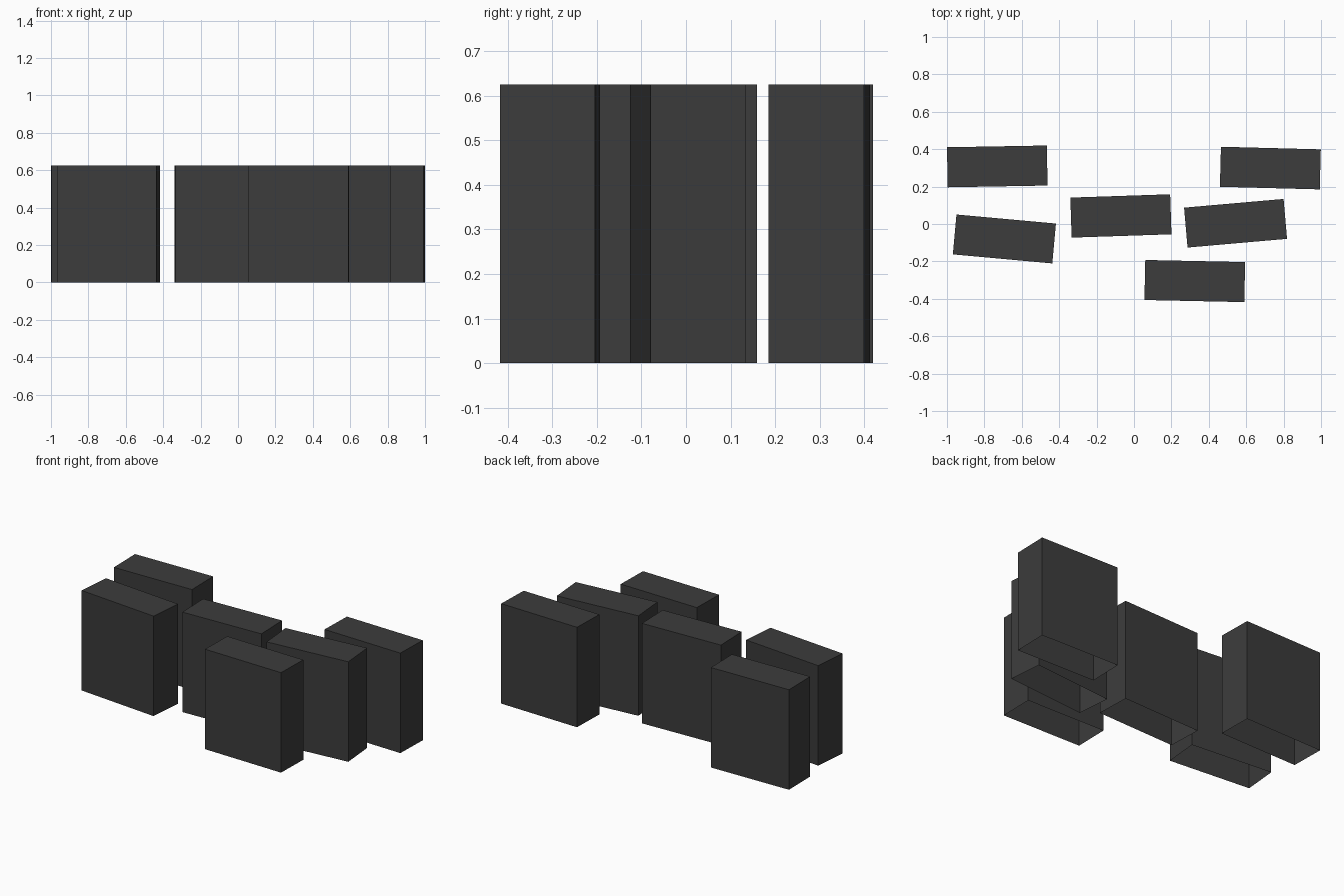
import bpy, bmesh, math
from mathutils import Matrix

if "Cube" in bpy.data.objects:
    bpy.data.objects.remove(bpy.data.objects["Cube"])

W, D, H = 0.534, 0.214, 0.625

# dark grey finish
dark = bpy.data.materials.new("dark_grey")
dark.diffuse_color = (0.045, 0.045, 0.045, 1)
dark.use_nodes = True
dark.node_tree.nodes["Principled BSDF"].inputs["Base Color"].default_value = dark.diffuse_color

# one shared block: a box that is open underneath
bm = bmesh.new()
bmesh.ops.create_cube(bm, size=1, matrix=Matrix.Translation((0, 0, H / 2)) @ Matrix.Diagonal((W, D, H, 1)))
bm.normal_update()
bottom = [f for f in bm.faces if f.normal.z < -0.9]
bmesh.ops.delete(bm, geom=bottom, context='FACES_ONLY')
mesh = bpy.data.meshes.new("block")
bm.to_mesh(mesh)
bm.free()
mesh.materials.append(dark)

# scattered placements: x, y, turn in degrees
blocks = {
    "block_back_left": (-0.731, 0.308, 1.0),
    "block_front_left": (-0.693, -0.080, -5.2),
    "block_middle": (-0.070, 0.043, 1.9),
    "block_middle_right": (0.543, 0.004, 5.0),
    "block_back_right": (0.729, 0.299, -1.5),
    "block_front": (0.325, -0.305, -1.2),
}
for name, (x, y, turn) in blocks.items():
    ob = bpy.data.objects.new(name, mesh)
    ob.location = (x, y, 0)
    ob.rotation_euler.z = math.radians(turn)
    bpy.context.collection.objects.link(ob)
